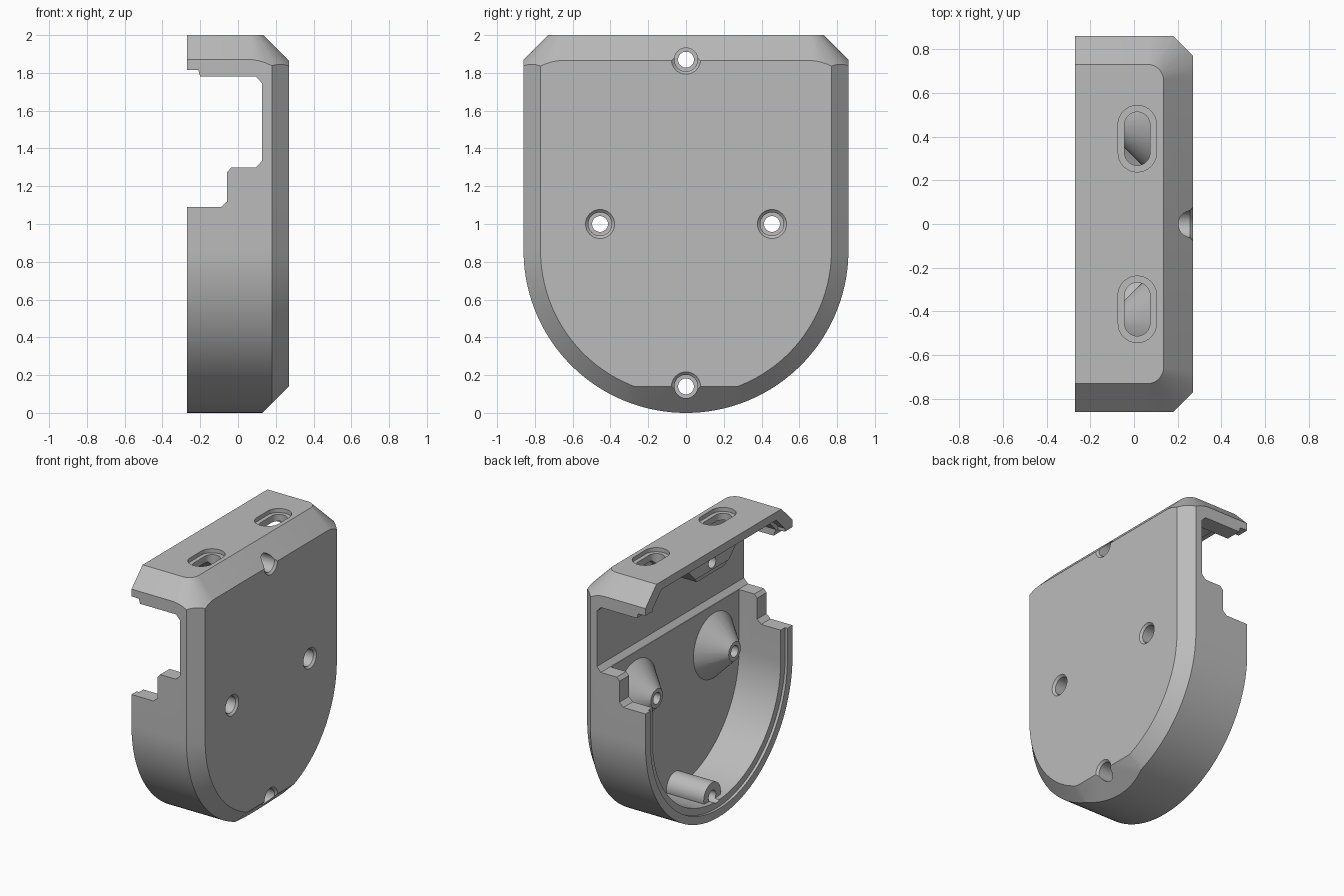
import bpy, bmesh
from math import sin, cos, pi, radians
from mathutils import Vector

cube = bpy.data.objects.get("Cube")
if cube:
    bpy.data.objects.remove(cube, do_unlink=True)

grey = bpy.data.materials.new("warm_grey")
grey.use_nodes = True
colour = (0.5, 0.5, 0.5, 1)
grey.diffuse_color = colour
grey.node_tree.nodes["Principled BSDF"].inputs["Base Color"].default_value = colour

HALF = 0.86      # half width and bottom arc radius
FLOOR = 0.09     # inner face of the plate
BACK = -0.27     # open side


def add(name, bm):
    bmesh.ops.recalc_face_normals(bm, faces=bm.faces)
    mesh = bpy.data.meshes.new(name)
    bm.to_mesh(mesh)
    bm.free()
    mesh.materials.append(grey)
    ob = bpy.data.objects.new(name, mesh)
    bpy.context.collection.objects.link(ob)
    return ob


def hull_mesh(points):
    bm = bmesh.new()
    for p in points:
        bm.verts.new(p)
    bmesh.ops.convex_hull(bm, input=bm.verts)
    bmesh.ops.dissolve_limit(bm, angle_limit=0.002, verts=bm.verts, edges=bm.edges)
    return bm


def hull(name, points):
    return add(name, hull_mesh(points))


def u_section(x, inset, top, n=72):
    r = HALF - inset
    arc = [(x, -r * cos(pi * i / n), HALF - r * sin(pi * i / n)) for i in range(n + 1)]
    return [(x, -r, top), (x, r, top)] + arc


def rod(name, x0, r0, x1, r1, y, z, n=40):
    return hull(name, [(x, y + r * cos(2 * pi * i / n), z + r * sin(2 * pi * i / n))
                       for x, r in ((x0, r0), (x1, r1)) for i in range(n)])


def slot(name, y, half_length, r, z0, z1, n=40):
    pts = []
    for z in (z0, z1):
        for i in range(n):
            a = 2 * pi * i / n
            shift = (half_length - r) * (1 if sin(a) > 0 else -1)
            pts.append((0.015 + r * cos(a), y + shift + r * sin(a), z))
    return hull(name, pts)


def prism(name, profile, axis, lo, hi):
    bm = bmesh.new()
    place = (lambda a, b, c: (a, c, b)) if axis == "y" else (lambda a, b, c: (c, a, b))
    face = bm.faces.new([bm.verts.new(place(a, b, lo)) for a, b in profile])
    new = bmesh.ops.extrude_face_region(bm, geom=[face])["geom"]
    move = Vector(place(0, 0, hi - lo))
    bmesh.ops.translate(bm, vec=move, verts=[v for v in new if isinstance(v, bmesh.types.BMVert)])
    return add(name, bm)


def combine(tool, operation):
    mod = shell.modifiers.new("join", "BOOLEAN")
    mod.operation, mod.solver, mod.object = operation, "EXACT", tool
    bpy.context.view_layer.objects.active = shell
    bpy.ops.object.modifier_apply(modifier=mod.name)
    bpy.data.objects.remove(tool, do_unlink=True)


def cut(tool):
    combine(tool, "DIFFERENCE")


# Solid body with bevelled plate edge
bm = hull_mesh(u_section(BACK, 0, 2) + u_section(0.18, 0, 2) + u_section(0.27, 0.09, 2))


def slice_off(point, normal):
    bmesh.ops.bisect_plane(bm, geom=bm.verts[:] + bm.edges[:] + bm.faces[:], dist=1e-5,
                           plane_co=point, plane_no=normal, clear_outer=True)
    bmesh.ops.holes_fill(bm, edges=[e for e in bm.edges if e.is_boundary])


# Sloped bottom cut, then sloped top with rounded corners
slice_off((0.13, 0, 0), (1, 0, -1))
for side in (-1, 1):
    for deg in range(0, 91, 9):
        c, s = cos(radians(deg)), side * sin(radians(deg))
        if side == 1 and deg == 0:
            continue
        slice_off((0.06 + 0.075 * c, side * 0.655 + 0.075 * s, 2), (c, s, 1))
shell = add("housing_shell", bm)

# Lower cavity, rim rebate
cut(hull("cavity", u_section(-0.4, 0.11, 1.32) + u_section(FLOOR, 0.11, 1.32)))
cut(hull("rebate", u_section(-0.4, 0.06, 1.2) + u_section(-0.25, 0.06, 1.2)))

# Stepped side opening running the full width
opening = [(-0.4, 1.09), (-0.09, 1.09), (-0.057, 1.12), (-0.057, 1.275), (-0.035, 1.3),
           (0.095, 1.3), (0.128, 1.335), (0.128, 1.745), (0.095, 1.78), (-0.2, 1.78),
           (-0.21, 1.815), (-0.4, 1.82)]
cut(prism("opening", opening, "y", -1, 1))

# Roof rebate and two pockets
cut(prism("roof_rebate", [(-0.77, 1.79), (0.77, 1.79), (0.77, 1.84), (0.67, 1.94), (-0.67, 1.94),
                          (-0.77, 1.84)], "x", -0.4, -0.215))
for s in (-1, 1):
    cut(prism("pocket", [(s * 0.14, 1.7), (s * 0.74, 1.7), (s * 0.74, 1.83), (s * 0.65, 1.92),
                         (s * 0.3, 1.92), (s * 0.14, 1.76)], "x", -0.235, 0.1))

# Screw bosses and bottom post
for s in (-1, 1):
    combine(rod("boss", FLOOR + 0.02, 0.26, -0.08, 0.07, s * 0.455, 1.0), "UNION")
combine(rod("post", FLOOR + 0.02, 0.1, -0.215, 0.1, 0, 0.14), "UNION")

# Countersunk screw holes
for y, z in ((-0.455, 1.0), (0.455, 1.0), (0, 0.14), (0, 1.87)):
    cut(rod("hole", -0.5, 0.042, 0.5, 0.042, y, z))
    cut(rod("bore", 0.12, 0.062, 0.5, 0.062, y, z))
    cut(rod("bore_rim", 0.255, 0.062, 0.285, 0.092, y, z))

# Roof slots with shallow wide rims
for s in (-1, 1):
    cut(slot("slot", s * 0.39, 0.122, 0.058, 1.8, 2.1))
    cut(slot("slot_rim", s * 0.39, 0.152, 0.088, 1.97, 2.1))

bpy.ops.object.select_all(action="DESELECT")
shell.select_set(True)
bpy.context.view_layer.objects.active = shell
bpy.ops.object.shade_smooth_by_angle(angle=radians(25))
